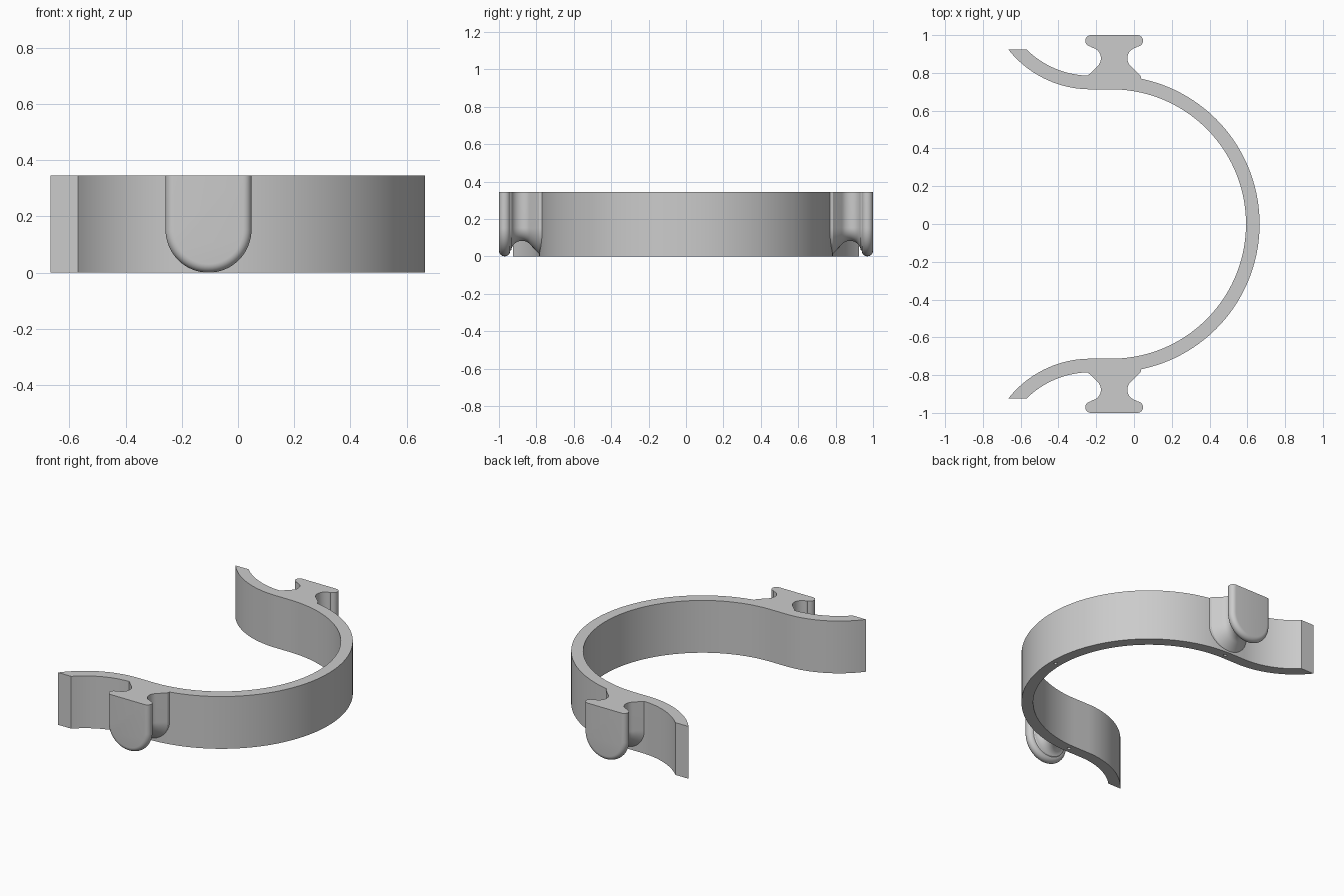
import bpy, bmesh
from math import sin, cos, pi, radians, atan2

if "Cube" in bpy.data.objects:
    bpy.data.objects.remove(bpy.data.objects["Cube"], do_unlink=True)

HEIGHT = 0.345

grey = bpy.data.materials.new("plain grey")
grey.use_nodes = True
grey.diffuse_color = (0.6, 0.6, 0.6, 1)
grey.node_tree.nodes["Principled BSDF"].inputs["Base Color"].default_value = (0.6, 0.6, 0.6, 1)


def skin(name, rings):
    """Join a row of equal closed sections into a capped solid."""
    bm = bmesh.new()
    rows = [[bm.verts.new(p) for p in ring] for ring in rings]
    n = len(rows[0])
    for a, b in zip(rows, rows[1:]):
        for i in range(n):
            j = (i + 1) % n
            bm.faces.new((a[i], a[j], b[j], b[i]))
    bm.faces.new(rows[0])
    bm.faces.new(rows[-1])
    bmesh.ops.recalc_face_normals(bm, faces=bm.faces)
    mesh = bpy.data.meshes.new(name)
    bm.to_mesh(mesh)
    bm.free()
    obj = bpy.data.objects.new(name, mesh)
    obj.data.materials.append(grey)
    bpy.context.collection.objects.link(obj)
    return obj


def select(obj):
    bpy.ops.object.select_all(action='DESELECT')
    obj.select_set(True)
    bpy.context.view_layer.objects.active = obj


def arc(cx, cy, r, start, end, steps):
    angles = [start + (end - start) * i / steps for i in range(steps + 1)]
    return [(cx + r * cos(a), cy + r * sin(a)) for a in angles]


# Clip band: flared tip, then a wide half circle, mirrored front to back
def half_edge(ring_r, flare_r):
    flare_y = ring_r + flare_r
    tip = atan2(0.925 - flare_y, -(flare_r ** 2 - (flare_y - 0.925) ** 2) ** 0.5)
    return (arc(-0.23, flare_y, flare_r, tip, -pi / 2, 20)
            + arc(-0.12, 0, ring_r, pi / 2, 0, 40))


def full_edge(half):
    return half + [(x, -y) for x, y in reversed(half[:-1])]


inner = full_edge(half_edge(0.713, 0.555))
outer = full_edge(half_edge(0.785, 0.483))
band = skin("clip_band", [
    [(*i, 0), (*o, 0), (*o, HEIGHT), (*i, HEIGHT)] for i, o in zip(inner, outer)])

# Tiny blind holes under the band
for x, y in ((0.63, 0), (-0.105, 0.748), (-0.105, -0.748)):
    bpy.ops.mesh.primitive_cylinder_add(vertices=12, radius=0.012, depth=0.2, location=(x, y, 0))
    cutter = bpy.context.object
    cutter.hide_render = True
    select(band)
    mod = band.modifiers.new("hole", 'BOOLEAN')
    mod.operation = 'DIFFERENCE'
    mod.object = cutter
    bpy.ops.object.modifier_apply(modifier=mod.name)
    bpy.data.objects.remove(cutter, do_unlink=True)
select(band)
bpy.ops.object.shade_smooth_by_angle(angle=radians(30))

# Mounting knob: (half width, distance out) profile with root, neck and rounded head
profile = [(0.145, 0.765), (0.14, 0.785)]
profile += [(0.128 - (x - 0.128), y) for x, y in
            arc(0.128, 0.877, 0.058, radians(-50), radians(80), 14)]
profile += arc(0.123, 0.97, 0.03, -pi / 2, pi / 2, 12)


def knob_section(w, y):
    """Upright slab section with a round lower end."""
    cx, cz = -0.105, 0.153
    lower = [(x, y, z) for x, z in arc(cx, cz, w, pi, 2 * pi, 32)]
    return lower + [(cx + w, y, HEIGHT), (cx - w, y, HEIGHT)]


knobs = skin("mounting_knobs", [knob_section(w, y) for w, y in profile])
mirror = knobs.modifiers.new("mirror", 'MIRROR')
mirror.use_axis = (False, True, False)
select(knobs)
bpy.ops.object.modifier_apply(modifier=mirror.name)
bpy.ops.object.shade_smooth_by_angle(angle=radians(30))
